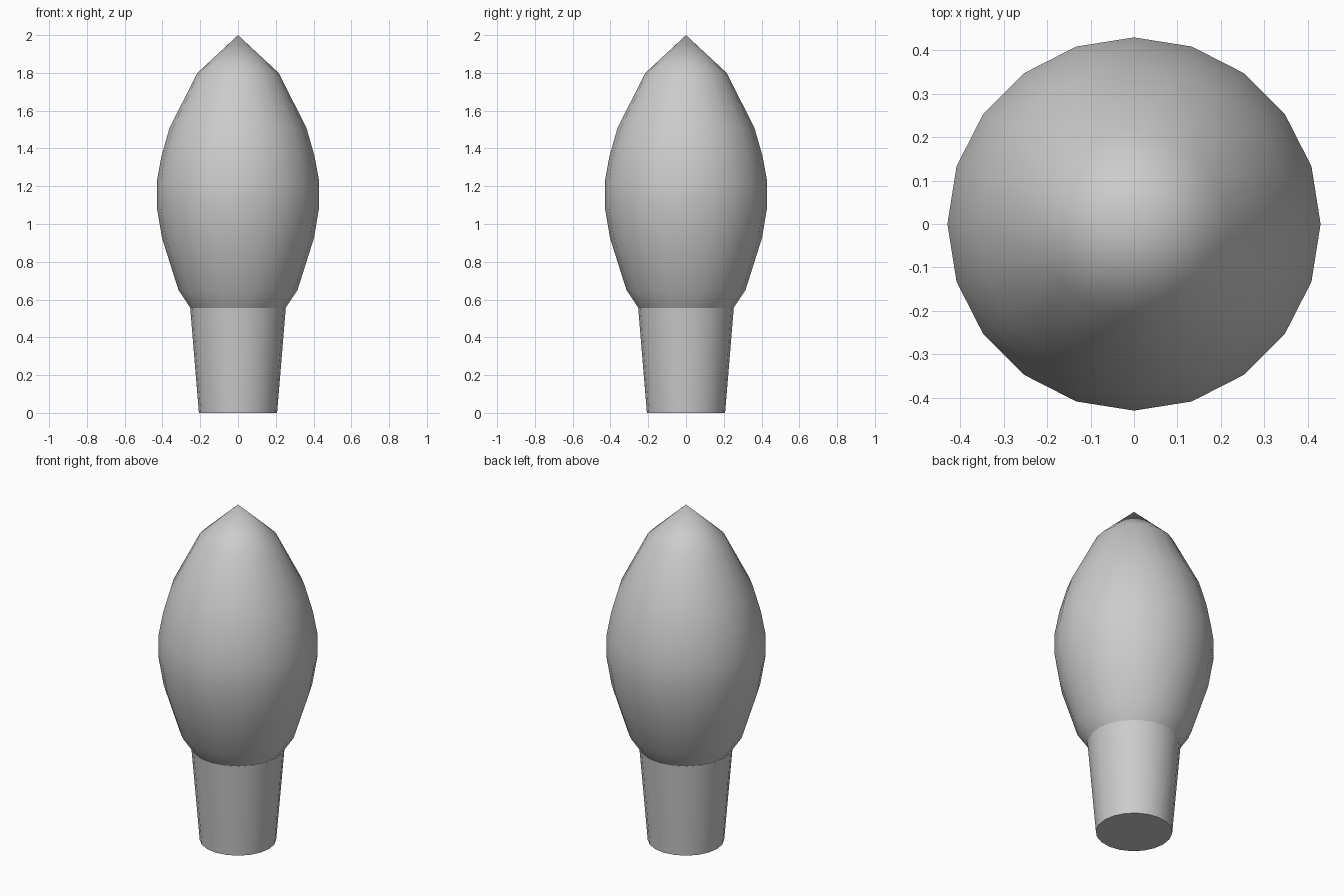
import bpy, bmesh, math

if "Cube" in bpy.data.objects:
    bpy.data.objects.remove(bpy.data.objects["Cube"])

SIDES = 20


def lathe(name, profile, smooth_angle):
    """Revolve (radius, height) points about z; zero radius makes a pole."""
    bm = bmesh.new()
    rings = []
    for r, z in profile:
        if r == 0:
            rings.append([bm.verts.new((0, 0, z))] * SIDES)
        else:
            rings.append([bm.verts.new((r * math.cos(2 * math.pi * i / SIDES),
                                        r * math.sin(2 * math.pi * i / SIDES), z))
                          for i in range(SIDES)])
    for low, high in zip(rings, rings[1:]):
        for i in range(SIDES):
            j = (i + 1) % SIDES
            corners = dict.fromkeys((low[i], low[j], high[j], high[i]))
            bm.faces.new(list(corners))
    # Close the bottom
    bm.faces.new(list(reversed(rings[0])))
    bmesh.ops.recalc_face_normals(bm, faces=bm.faces)
    mesh = bpy.data.meshes.new(name)
    bm.to_mesh(mesh)
    bm.free()
    obj = bpy.data.objects.new(name, mesh)
    bpy.context.collection.objects.link(obj)
    bpy.ops.object.select_all(action='DESELECT')
    obj.select_set(True)
    bpy.context.view_layer.objects.active = obj
    bpy.ops.object.shade_smooth_by_angle(angle=math.radians(smooth_angle))
    return obj


# Tapered socket
lathe("socket", [(0.207, 0), (0.253, 0.555), (0, 0.555)], 40)

# Pointed flame-shaped bulb
lathe("bulb", [(0.248, 0.55), (0.315, 0.65), (0.402, 0.925), (0.43, 1.09),
               (0.43, 1.225), (0.405, 1.36), (0.362, 1.51), (0.215, 1.80),
               (0, 2.0)], 50)
